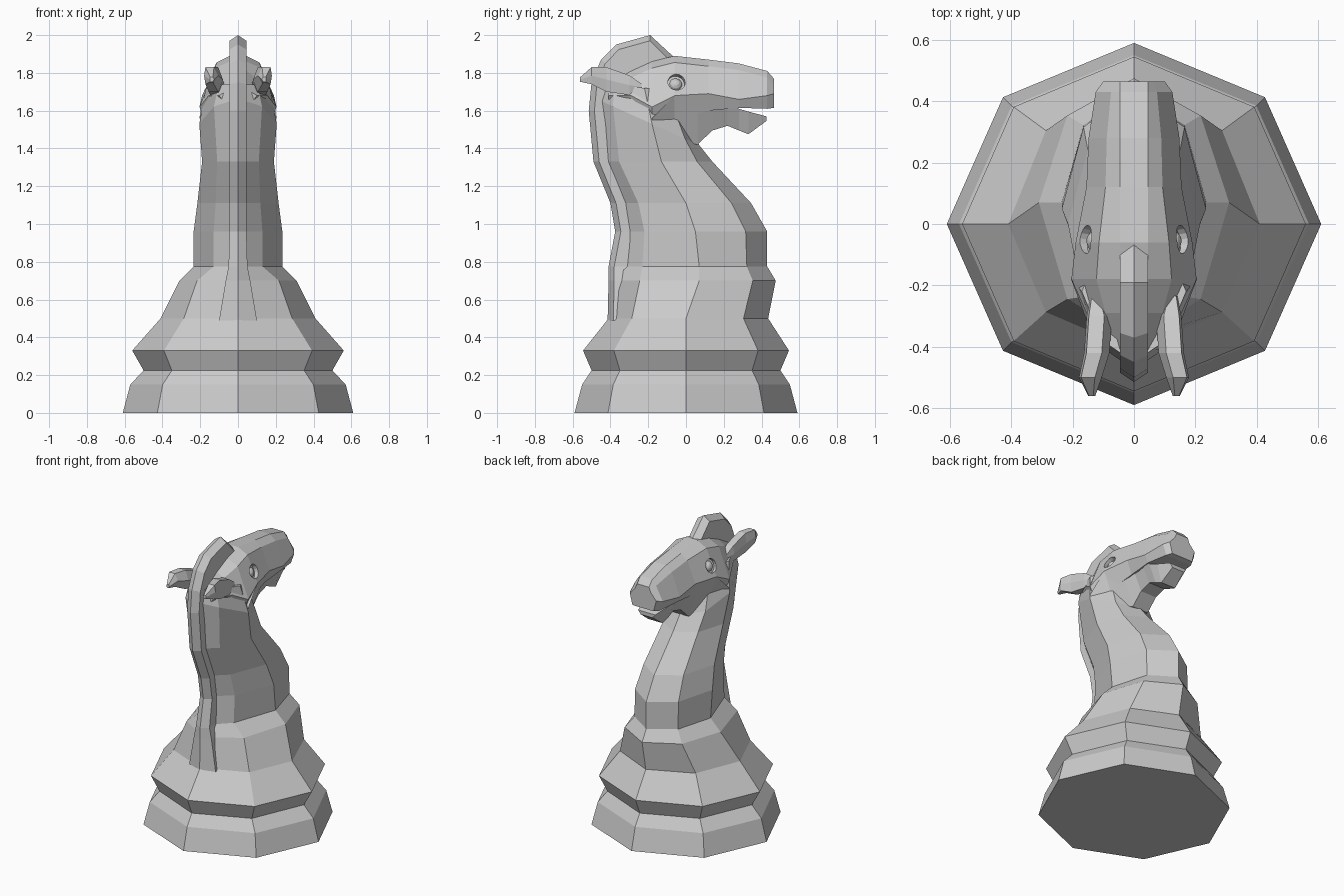
import bpy, bmesh
from math import cos, sin, pi
from mathutils import Vector

if "Cube" in bpy.data.objects:
    bpy.data.objects.remove(bpy.data.objects["Cube"])


def loft(name, rings):
    """Skin equal-length rings of points and cap both ends."""
    bm = bmesh.new()
    loops = [[bm.verts.new(p) for p in r] for r in rings]
    n = len(loops[0])
    for a, b in zip(loops, loops[1:]):
        for i in range(n):
            j = (i + 1) % n
            bm.faces.new((a[i], a[j], b[j], b[i]))
    bm.faces.new(loops[0])
    bm.faces.new(loops[-1])
    bmesh.ops.recalc_face_normals(bm, faces=bm.faces)
    me = bpy.data.meshes.new(name)
    bm.to_mesh(me)
    bm.free()
    ob = bpy.data.objects.new(name, me)
    bpy.context.collection.objects.link(ob)
    return ob


def mirrored(half):
    """Close a half section given on +x with its mirror image."""
    return half + [(-x, y, z) for x, y, z in reversed(half) if x > 0]


def octagon(z, xs, yf, ys, yb, kb=0.7, slope=0.0):
    """Eight-sided body section with separate front, side and back reach."""
    pts = [(0, yf), (0.7 * xs, ys + 0.7 * (yf - ys)), (xs, ys),
           (kb * xs, ys + 0.7 * (yb - ys)), (0, yb)]
    pts = [(x, y, z + slope * (ys - y)) for x, y in pts]
    return pts + [(-x, y, w) for x, y, w in reversed(pts[1:-1])]


# Pedestal and neck
loft("base_and_neck", [octagon(*r) for r in (
    (0, .61, .59, 0, -.59),
    (.15, .57, .55, 0, -.55),
    (.225, .50, .50, 0, -.50),
    (.33, .56, .545, 0, -.545),
    (.50, .41, .435, 0, -.41),
    (.70, .31, .475, .07, -.38),
    (.775, .235, .43, .07, -.36, .55),
    (.96, .235, .43, .05, -.336, .55),
    (1.11, .215, .345, 0, -.36, .55),
    (1.33, .19, .14, -.13, -.45, .58),
    (1.53, .205, .07, -.18, -.475, .62, .45),
    (1.72, .17, -.05, -.22, -.45, .6, .1))])

# Upper head: y, top z, widest half-width, its z, underside z, underside half-width
head = loft("head", [mirrored([(.045, y, zt), (.6 * w, y, zt - .035),
                               (w, y, zm), (wb, y, zb)])
                     for y, zt, w, zm, zb, wb in (
    (-.41, 1.74, .10, 1.68, 1.64, .07),
    (-.29, 1.81, .155, 1.68, 1.60, .11),
    (-.18, 1.86, .204, 1.62, 1.53, .17),
    (-.06, 1.89, .19, 1.68, 1.56, .14),
    (.12, 1.87, .155, 1.69, 1.60, .12),
    (.28, 1.85, .148, 1.66, 1.615, .12),
    (.43, 1.81, .125, 1.68, 1.61, .10),
    (.465, 1.77, .10, 1.69, 1.615, .08))])

# Lower jaw: y, top z, top half-width, bottom z, bottom half-width
loft("lower_jaw", [mirrored([(wt, y, zt), (wb, y, zb)]) for y, zt, wt, zb, wb in (
    (-.18, 1.56, .204, 1.50, .17),
    (-.06, 1.68, .189, 1.45, .10),
    (.06, 1.685, .164, 1.42, .06),
    (.14, 1.685, .15, 1.495, .06),
    (.22, 1.65, .135, 1.52, .06),
    (.28, 1.61, .11, 1.495, .06),
    (.33, 1.595, .09, 1.475, .055),
    (.425, 1.57, .065, 1.545, .045))])

# Mane with a sharp outer ridge, running up into the crest
mane = []
for y, z, w in ((-.415, .49, .10), (-.41, .70, .065), (-.41, .775, .05), (-.375, .96, .045),
                (-.40, 1.11, .045), (-.49, 1.33, .045), (-.515, 1.6, .045),
                (-.50, 1.75, .045), (-.45, 1.87, .045), (-.37, 1.95, .045),
                (-.19, 2.0, .045), (-.06, 1.88, .045)):
    d = (Vector((0, -.2, min(z, 1.65))) - Vector((0, y, z))).normalized()
    edge, root = Vector((0, y, z)) + d * .03, Vector((0, y, z)) + d * .17
    mane.append(mirrored([(0, y, z), (w, edge.y, edge.z), (w, root.y, root.z)]))
loft("mane", mane)

for side, label in ((1, "right"), (-1, "left")):
    # Ears: hexagonal sections, slightly hollowed along the outer side
    rings = []
    for y, x, z, rx, rz in ((-.235, .125, 1.725, .025, .02), (-.30, .122, 1.735, .05, .06),
                            (-.42, .130, 1.765, .05, .075), (-.50, .150, 1.785, .045, .052),
                            (-.56, .140, 1.765, .014, .014)):
        rings.append([(side * (x + rx * cos(a) * (.65 if i == 0 else 1)), y, z + rz * sin(a))
                      for i, a in enumerate(k * pi / 3 for k in range(6))])
    loft(label + "_ear", rings)

    # Eye sockets cut into the head, each with a shallow eyeball
    normal = Vector((side * .9, .15, .4)).normalized()
    spot = Vector((side * .155, -.05, 1.75))
    turn = normal.to_track_quat('Z', 'Y').to_euler()
    bpy.ops.mesh.primitive_cylinder_add(vertices=16, radius=.046, depth=.05,
                                        location=spot, rotation=turn)
    cutter = bpy.context.object
    cutter.name = label + "_socket_cutter"
    cutter.hide_render = True
    cutter.hide_set(True)
    cut = head.modifiers.new(label + "_socket", 'BOOLEAN')
    cut.operation = 'DIFFERENCE'
    cut.solver = 'EXACT'
    cut.object = cutter
    bpy.ops.mesh.primitive_uv_sphere_add(segments=16, ring_count=8, radius=.038,
                                         location=spot - normal * .042, rotation=turn)
    bpy.context.object.name = label + "_eye"
